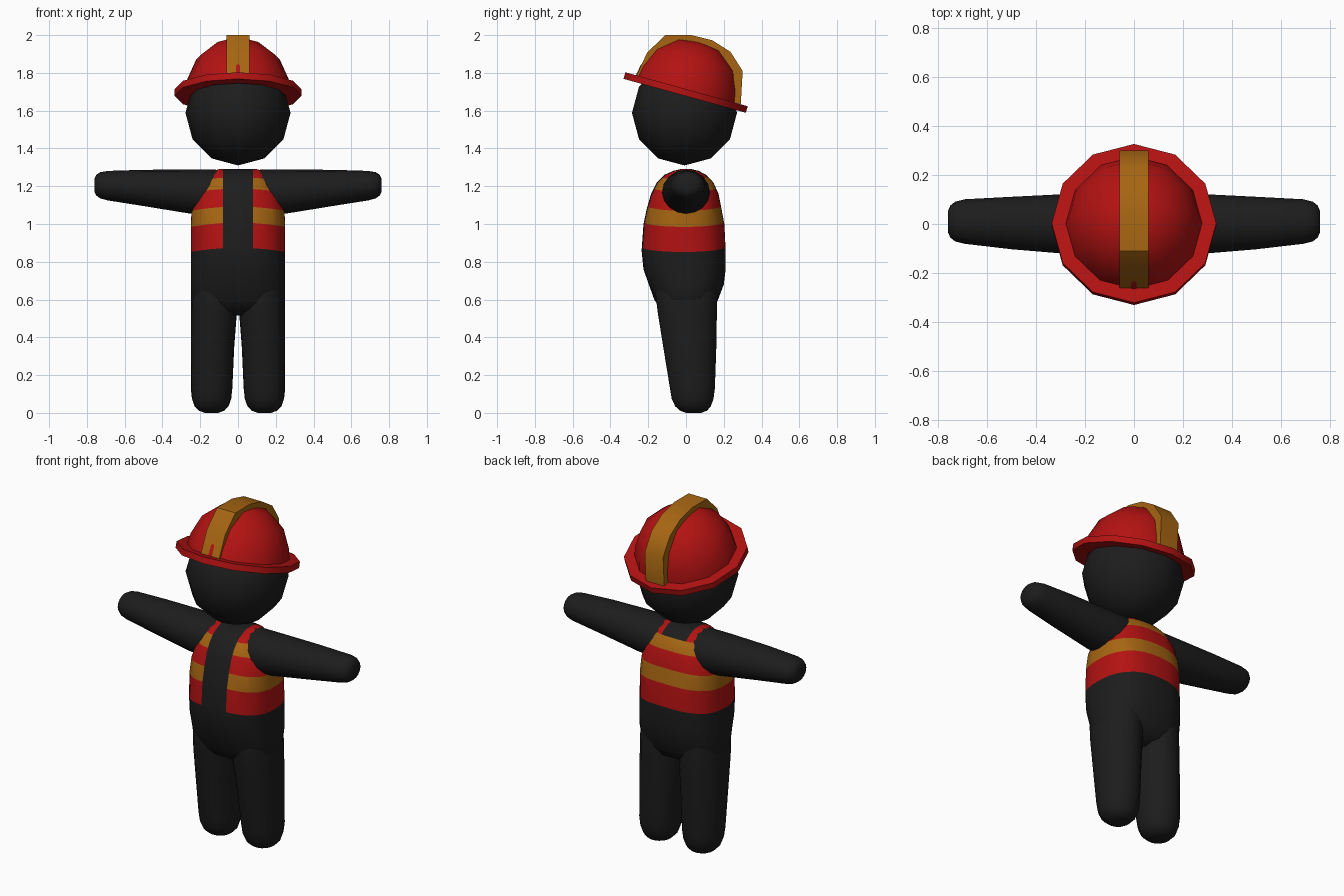
import bpy, bmesh
from math import sin, cos, pi, radians
from mathutils import Vector, Matrix

if "Cube" in bpy.data.objects:
    bpy.data.objects.remove(bpy.data.objects["Cube"])


def material(name, color):
    m = bpy.data.materials.new(name)
    m.diffuse_color = (*color, 1)
    m.use_nodes = True
    m.node_tree.nodes["Principled BSDF"].inputs["Base Color"].default_value = m.diffuse_color
    return m


BLACK = material("black", (0.012, 0.012, 0.012))
RED = material("red", (0.45, 0.006, 0.006))
GOLD = material("gold", (0.38, 0.13, 0.006))


def finish(name, bm, mats, angle=40):
    bmesh.ops.recalc_face_normals(bm, faces=bm.faces)
    me = bpy.data.meshes.new(name)
    bm.to_mesh(me)
    bm.free()
    for m in mats:
        me.materials.append(m)
    me.shade_smooth()
    me.set_sharp_from_angle(angle=radians(angle))
    ob = bpy.data.objects.new(name, me)
    bpy.context.collection.objects.link(ob)
    return ob


def loft(rings, n, power=2.0, caps=True):
    """Skin rings of (centre, u axis, v axis) with superellipse sections."""
    bm = bmesh.new()
    loops = []
    for c, u, v in rings:
        loop = []
        for i in range(n):
            a = 2 * pi * i / n
            ca, sa = cos(a), sin(a)
            k = (abs(ca) ** power + abs(sa) ** power) ** (-1 / power)
            loop.append(bm.verts.new(Vector(c) + Vector(u) * ca * k + Vector(v) * sa * k))
        loops.append(loop)
    for a, b in zip(loops, loops[1:]):
        for i in range(n):
            j = (i + 1) % n
            bm.faces.new((a[i], a[j], b[j], b[i]))
    if caps:
        bm.faces.new(loops[0])
        bm.faces.new(loops[-1])
    return bm


# Torso: z, half width, front y, back y
profile = [(.515, .10, -.07, .08), (.55, .215, -.135, .145), (.60, .25, -.168, .17),
           (.68, .25, -.197, .20), (.76, .25, -.225, .21), (.86, .25, -.235, .21),
           (1.0, .25, -.225, .203), (1.08, .245, -.208, .188), (1.16, .22, -.185, .172),
           (1.22, .185, -.155, .145), (1.26, .155, -.115, .108), (1.282, .13, -.065, .065),
           (1.29, .10, -.03, .03)]
bm = loft([((0, (f + b) / 2, z), (w, 0, 0), (0, (b - f) / 2, 0)) for z, w, f, b in profile], 32, 2.5)


# Vest: cut the stripe borders into the torso, bowed slightly upward at the middle
def bow(sign):
    for v in bm.verts:
        v.co.z += sign * 0.022 * (1 - (v.co.x / .25) ** 2)


bow(-1)
cuts = [((0, 0, z), (0, 0, 1)) for z in (.852, .985, 1.07, 1.165, 1.225)]
cuts += [((x, 0, 0), (1, 0, 0)) for x in (-.08, .08)]
for co, no in cuts:
    bmesh.ops.bisect_plane(bm, geom=bm.verts[:] + bm.edges[:] + bm.faces[:],
                           plane_co=co, plane_no=no)
for f in bm.faces:
    c = f.calc_center_median()
    opening = abs(c.x) < .08 and (c.y < 0 or c.z > 1.225)
    if c.z < .852 or opening:
        f.material_index = 0
    elif .985 < c.z < 1.07 or 1.165 < c.z < 1.225:
        f.material_index = 2
    else:
        f.material_index = 1
bow(1)
finish("torso_with_vest", bm, [BLACK, RED, GOLD], 60)

# Arms: x, centre y, centre z, half depth, half height
arm = [(.08, 0, 1.162, .13, .125), (.26, 0, 1.172, .123, .116), (.5, .004, 1.191, .107, .096),
       (.69, .01, 1.203, .091, .078), (.73, .01, 1.205, .081, .069), (.75, .01, 1.206, .065, .055),
       (.76, .01, 1.206, .042, .035)]
# Legs: z, centre x, centre y, half width, half depth
leg = [(0, .14, .04, .035, .04), (.012, .14, .04, .068, .073), (.035, .14, .037, .09, .095),
       (.075, .14, .035, .104, .112), (.13, .14, .034, .11, .12), (.35, .135, .02, .115, .142),
       (.53, .128, .007, .122, .158), (.62, .127, .003, .12, .165), (.72, .125, 0, .11, .16)]
for s, side in ((-1, "left"), (1, "right")):
    finish(side + "_arm", loft([((s * x, y, z), (0, hy, 0), (0, 0, hz))
                                for x, y, z, hy, hz in arm], 16), [BLACK], 60)
    finish(side + "_leg", loft([((s * x, y, z), (hx, 0, 0), (0, hy, 0))
                                for z, x, y, hx, hy in leg], 18, 2.2), [BLACK], 60)

# Head
bm = bmesh.new()
bmesh.ops.create_uvsphere(bm, u_segments=12, v_segments=6, radius=.278,
                          matrix=Matrix.Translation((0, -.008, 1.588)))
finish("head", bm, [BLACK], 60)

# Helmet shell with brim, tipped back
shell = [(.25, -.018), (.336, -.018), (.336, .018), (.278, .018), (.268, .075),
         (.222, .18), (.125, .26), (.001, .285)]
bm = loft([((0, 0, h), (r, 0, 0), (0, r, 0)) for r, h in shell], 12, caps=False)
bmesh.ops.remove_doubles(bm, verts=bm.verts, dist=.002)
bm.transform(Matrix.Translation((0, -.002, 1.696)) @ Matrix.Rotation(radians(-15.5), 4, 'X'))
finish("helmet", bm, [RED], 42)

# Gold crest: side outline swept across the width
outer = [(-.272, 1.765), (-.206, 1.907), (-.11, 2.0), (.03, 2.0), (.14, 1.972),
         (.235, 1.912), (.30, 1.81), (.29, 1.635)]
centre = Vector((.01, 1.70))
inner = [centre + (Vector(p) - centre) * .83 for p in outer]
bm = bmesh.new()
grid = [[bm.verts.new((x, p[0], p[1])) for p in pts]
        for pts, x in ((outer, -.06), (outer, .06), (inner, .06), (inner, -.06))]
for k in range(4):
    a, b = grid[k], grid[(k + 1) % 4]
    for i in range(len(outer) - 1):
        bm.faces.new((a[i], a[i + 1], b[i + 1], b[i]))
for i in (0, -1):
    bm.faces.new([row[i] for row in grid])
finish("helmet_crest", bm, [GOLD], 42)
